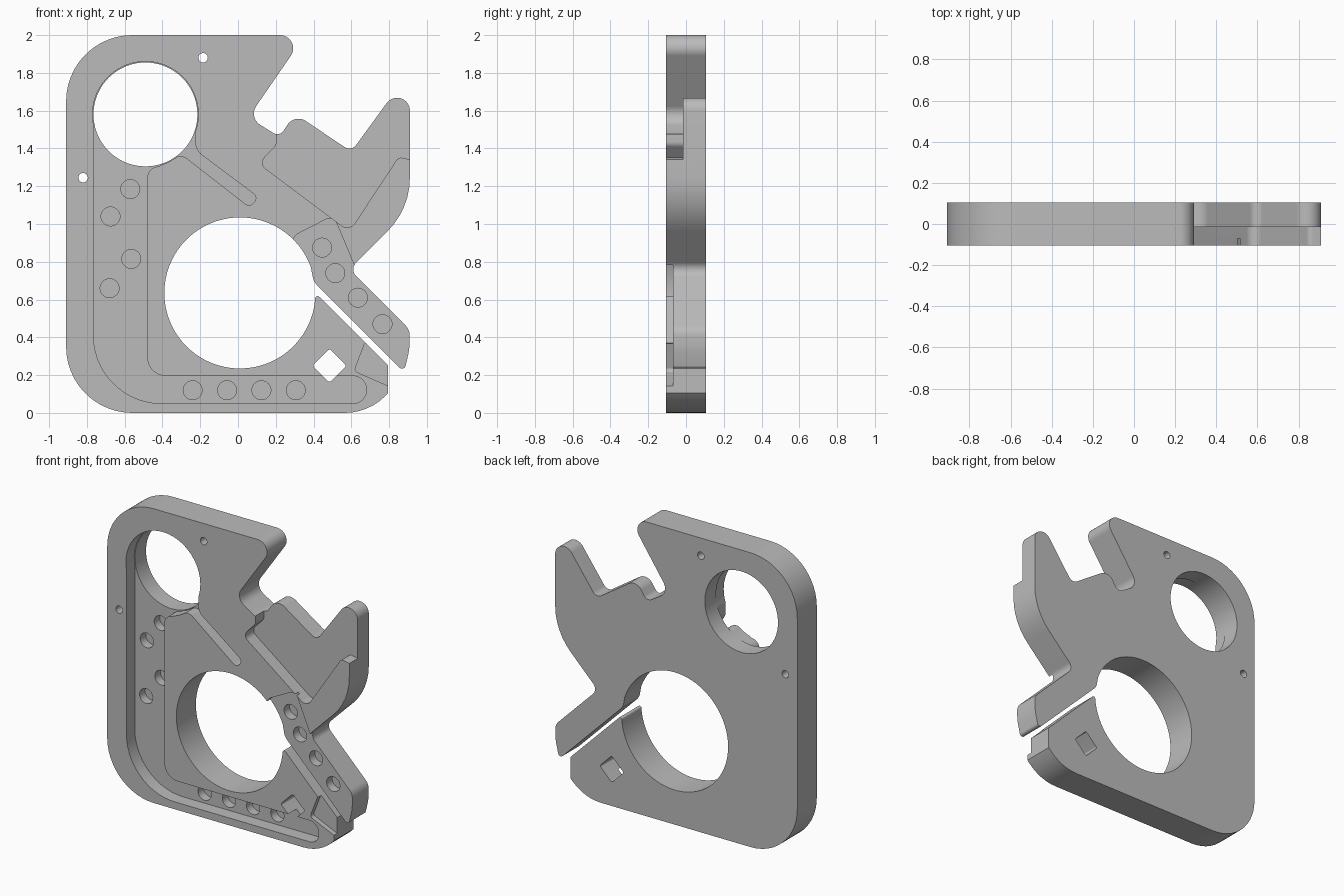
import bpy, bmesh, math
from mathutils import Vector

cube = bpy.data.objects.get("Cube")
if cube:
    bpy.data.objects.remove(cube, do_unlink=True)

FRONT, BACK = -0.105, 0.105
POCKET_FLOOR, CLIP_FLOOR = -0.015, -0.07

grey = bpy.data.materials.new("plain grey")
grey.use_nodes = True
colour = (0.5, 0.5, 0.5, 1)
grey.diffuse_color = colour
grey.node_tree.nodes["Principled BSDF"].inputs["Base Color"].default_value = colour


def arc(cx, cz, r, start=0, end=360, steps=72):
    """Points of an arc, as sharp corners."""
    angles = [math.radians(start + (end - start) * i / steps) for i in range(steps + 1)]
    points = [(cx + r * math.cos(a), cz + r * math.sin(a), 0) for a in angles]
    return points[:-1] if end - start == 360 else points


def rounded(corners):
    """Fillet each (x, z, radius) corner."""
    out = []
    for i, (x, z, r) in enumerate(corners):
        p = Vector((x, z))
        if r == 0:
            out.append(p)
            continue
        a = (Vector(corners[i - 1][:2]) - p).normalized()
        b = (Vector(corners[(i + 1) % len(corners)][:2]) - p).normalized()
        half = a.angle(b) / 2
        centre = p + (a + b).normalized() * (r / math.sin(half))
        u = p + a * (r / math.tan(half)) - centre
        v = p + b * (r / math.tan(half)) - centre
        turn = u.angle(v)
        steps = max(3, round(math.degrees(turn) / 7))
        for k in range(steps + 1):
            t = k / steps
            out.append(centre + (u * math.sin((1 - t) * turn) + v * math.sin(t * turn)) / math.sin(turn))
    return out


def prism(name, corners, y0, y1):
    bm = bmesh.new()
    base = bm.faces.new([bm.verts.new((p.x, y0, p.y)) for p in rounded(corners)])
    top = bmesh.ops.extrude_face_region(bm, geom=[base])["geom"]
    bmesh.ops.translate(bm, vec=(0, y1 - y0, 0),
                        verts=[v for v in top if isinstance(v, bmesh.types.BMVert)])
    bmesh.ops.recalc_face_normals(bm, faces=bm.faces)
    mesh = bpy.data.meshes.new(name)
    bm.to_mesh(mesh)
    bm.free()
    mesh.materials.append(grey)
    ob = bpy.data.objects.new(name, mesh)
    bpy.context.collection.objects.link(ob)
    return ob


def cut(name, corners, y0, y1):
    cutter = prism(name, corners, y0, y1)
    cutter.hide_render = True
    mod = plate.modifiers.new(name, "BOOLEAN")
    mod.operation, mod.solver, mod.object = "DIFFERENCE", "EXACT", cutter
    bpy.context.view_layer.objects.active = plate
    bpy.ops.object.modifier_apply(modifier=name)
    bpy.data.objects.remove(cutter, do_unlink=True)


# Plate outline: jaw, hook, clip arm, slit, large bore, base
outline = [
    (-0.91, 2, 0.35), (0.355, 2, 0.07), (0.055, 1.564, 0.07), (0.22, 1.461, 0.04),
    (0.30, 1.585, 0.07), (0.60, 1.383, 0.045), (0.91, 1.809, 0.068), (0.91, 1.08, 0.4),
    (0.59, 0.76, 0.05), (0.91, 0.44, 0.08), (0.908, 0.34, 0.3), (0.88, 0.215, 0.02),
    (0.40, 0.695, 0.08)]
outline += arc(0.01, 0.635, 0.4, 20, 355)
outline += [(0.409, 0.636, 0.013), (0.795, 0.25, 0), (0.795, 0.105, 0),
            (0.69, 0, 0.3), (-0.91, 0, 0.35)]
plate = prism("plate", outline, FRONT, BACK)

# Recessed hook area
cut("hook_recess", [
    (0.205, 1.7, 0), (0.205, 1.42, 0.04), (0.11, 1.32, 0.04), (0.59, 0.96, 0.05),
    (0.85, 1.355, 0.03), (1, 1.32, 0), (1, 1.7, 0)], -0.2, POCKET_FLOOR)

# L-shaped channel with its slanted slot
cut("channel", [
    (-0.765, 1.58, 0), (-0.765, 0.05, 0.36), (0.68, 0.05, 0.07), (0.68, 0.195, 0.07),
    (-0.48, 0.195, 0.1), (-0.48, 1.295, 0.06), (-0.42, 1.305, 0), (-0.3, 1.37, 0.06),
    (0.06, 1.09, 0.03), (0.11, 1.14, 0.03), (-0.225, 1.39, 0.08), (-0.225, 1.58, 0)],
    -0.2, POCKET_FLOOR)
cut("bore_rim", arc(-0.49, 1.58, 0.28), -0.2, POCKET_FLOOR)

# Shallow recesses on the clip arm and the base tip
cut("clip_recess", [
    (0.25, 0.86, 0), (0.31, 0.945, 0.02), (0.505, 1.045, 0.04), (0.612, 0.79, 0),
    (0.63, 0.76, 0), (1, 0.5, 0), (1, 0.1, 0), (0.87, 0.2, 0), (0.40, 0.67, 0),
    (0.25, 0.8, 0)], -0.2, CLIP_FLOOR)
cut("tip_recess", [
    (0.825, 0.245, 0), (0.69, 0.38, 0), (0.67, 0.365, 0), (0.615, 0.222, 0.02),
    (0.825, 0.13, 0)], -0.2, CLIP_FLOOR)

# Through holes
cut("upper_bore", arc(-0.49, 1.58, 0.275), -0.3, 0.3)
for x, z in [(-0.185, 1.88), (-0.82, 1.245)]:
    cut("pin_hole", arc(x, z, 0.025, steps=24), -0.3, 0.3)
d = 0.09
cut("square_hole", [(0.485 + d, 0.25, 0.012), (0.485, 0.25 + d, 0.012),
                    (0.485 - d, 0.25, 0.012), (0.485, 0.25 - d, 0.012)], -0.3, 0.3)

# Blind round sockets
channel_sockets = [(-0.57, 1.185), (-0.675, 1.04), (-0.565, 0.815), (-0.68, 0.66)]
channel_sockets += [(-0.24 + 0.182 * i, 0.12) for i in range(4)]
clip_sockets = [(0.445, 0.875), (0.515, 0.74), (0.635, 0.61), (0.765, 0.47)]
for sockets, floor in ((channel_sockets, POCKET_FLOOR), (clip_sockets, CLIP_FLOOR)):
    for x, z in sockets:
        cut("socket", arc(x, z, 0.05, steps=32), -0.2, floor + 0.06)

# Smooth curved walls, crisp edges
bpy.ops.object.select_all(action="DESELECT")
plate.select_set(True)
bpy.context.view_layer.objects.active = plate
bpy.ops.object.shade_smooth_by_angle(angle=math.radians(30))
